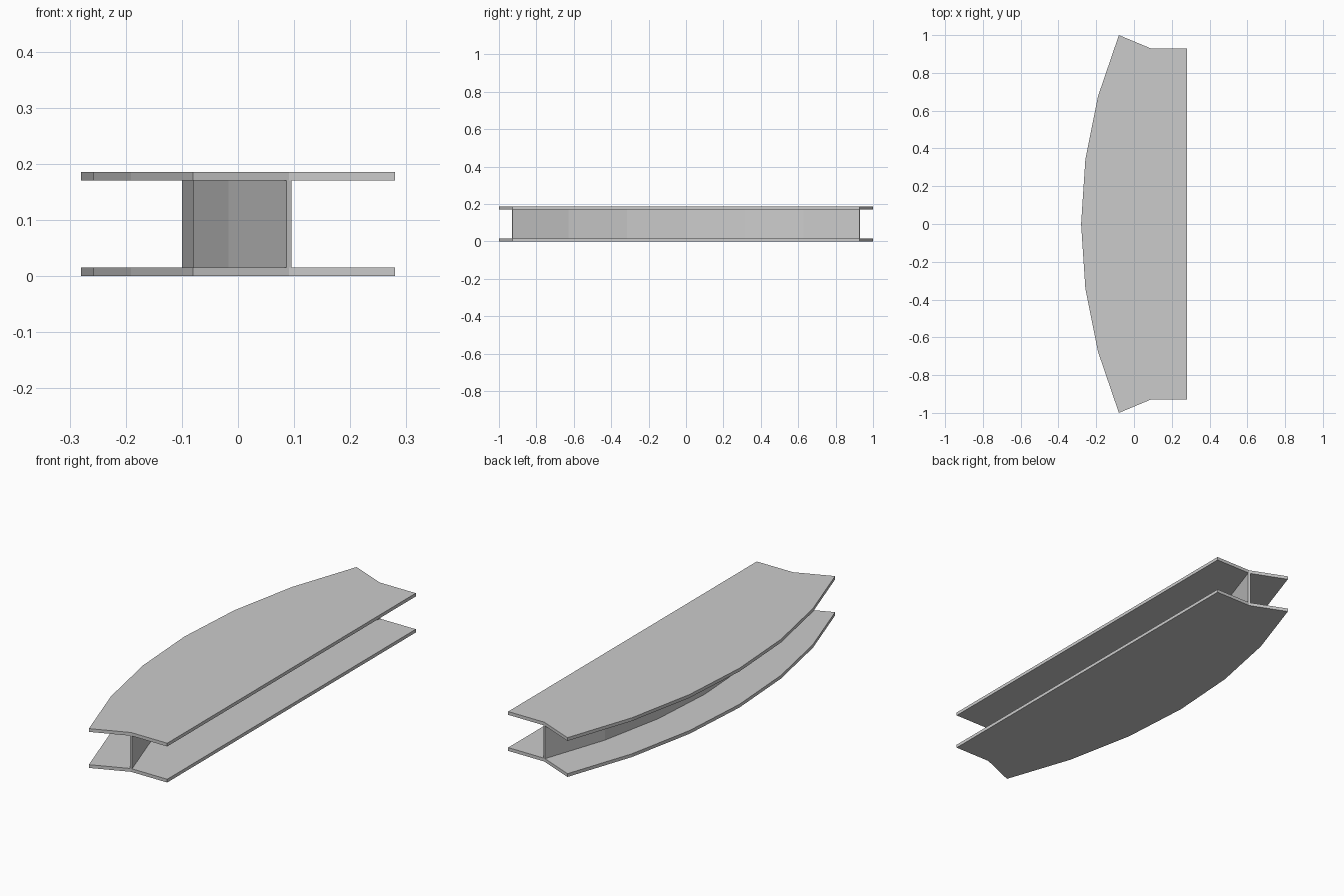
import bpy, bmesh
from math import asin, cos, sin

if "Cube" in bpy.data.objects:
    bpy.data.objects.remove(bpy.data.objects["Cube"])

CENTRE_X = 2.32            # centre of the curved side
R_FLANGE = 2.60            # outer flange edge
R_WEB = 2.415              # web centre line
WEB_T = 0.01
HALF_ANGLE = asin(1.0 / R_FLANGE)
SEGMENTS = 6
HEIGHT, FLANGE_T = 0.186, 0.0155


def arc(radius):
    """Points along the curve from the front end to the back end."""
    angles = [HALF_ANGLE * (2 * i / SEGMENTS - 1) for i in range(SEGMENTS + 1)]
    return [(CENTRE_X - radius * cos(a), radius * sin(a)) for a in angles]


def extrude_outline(name, outline, z0, z1):
    bm = bmesh.new()
    face = bm.faces.new([bm.verts.new((x, y, z0)) for x, y in outline])
    res = bmesh.ops.extrude_face_region(bm, geom=[face])
    top = [v for v in res["geom"] if isinstance(v, bmesh.types.BMVert)]
    bmesh.ops.translate(bm, verts=top, vec=(0, 0, z1 - z0))
    bmesh.ops.recalc_face_normals(bm, faces=bm.faces)
    mesh = bpy.data.meshes.new(name)
    bm.to_mesh(mesh)
    bm.free()
    obj = bpy.data.objects.new(name, mesh)
    bpy.context.collection.objects.link(obj)
    return obj


# Flanges: curved outer edge, straight inner edge, kinked ends at the web
web_line = arc(R_WEB)
front, back = web_line[0], web_line[-1]
flange = arc(R_FLANGE) + [back, (0.28, back[1]), (0.28, front[1]), front]
extrude_outline("bottom_flange", flange, 0, FLANGE_T)
extrude_outline("top_flange", flange, HEIGHT - FLANGE_T, HEIGHT)

# Curved upright web between the flanges
web = arc(R_WEB + WEB_T / 2) + arc(R_WEB - WEB_T / 2)[::-1]
extrude_outline("web", web, FLANGE_T, HEIGHT - FLANGE_T)
